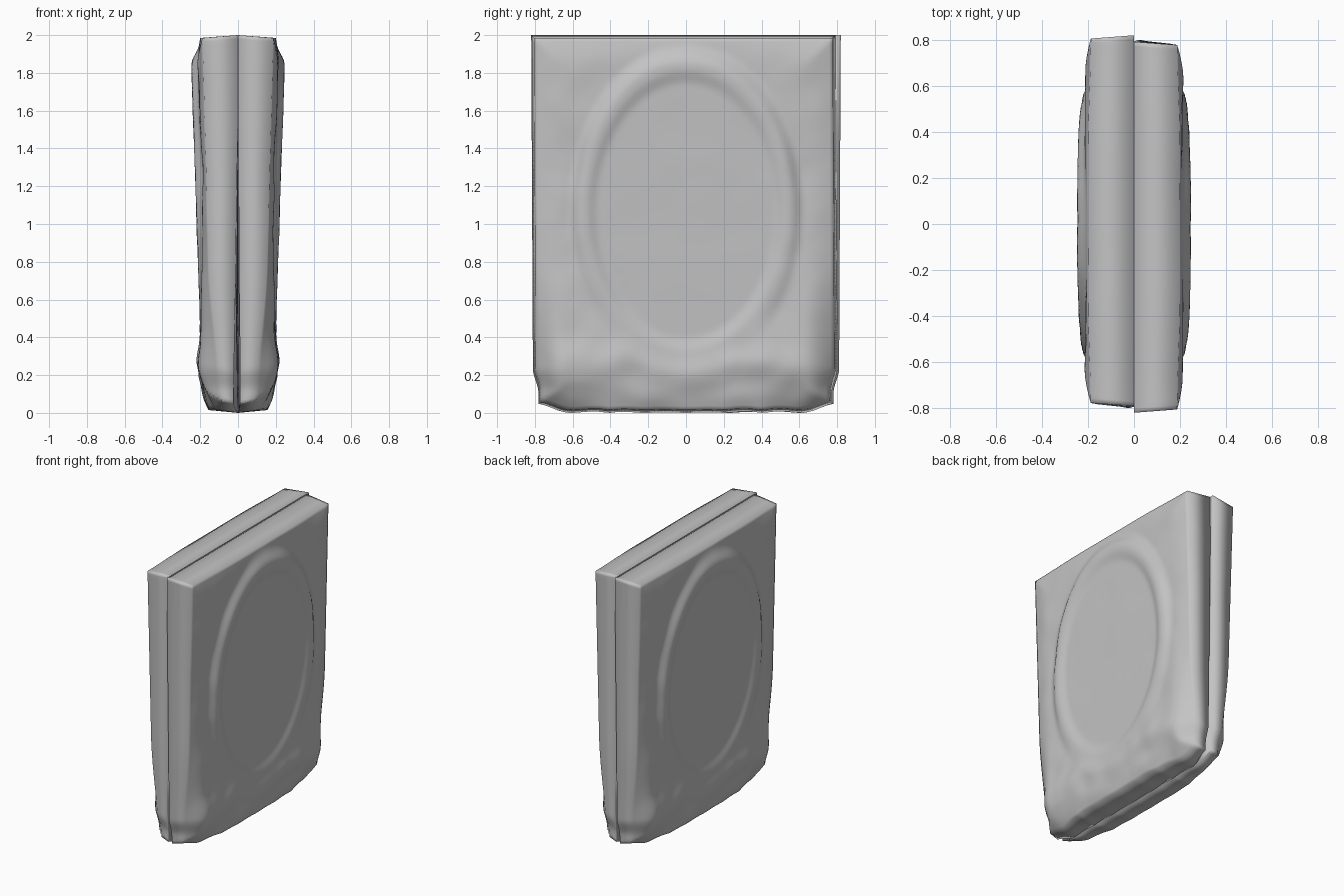
import bpy, bmesh, math
from mathutils import Vector, noise

if "Cube" in bpy.data.objects:
    bpy.data.objects.remove(bpy.data.objects["Cube"], do_unlink=True)

stone = bpy.data.materials.new("grey stone")
stone.use_nodes = True
GREY = (0.55, 0.55, 0.55, 1)
stone.diffuse_color = GREY
stone.node_tree.nodes["Principled BSDF"].inputs["Base Color"].default_value = GREY


def ease(a, b, t):
    t = max(0.0, min(1.0, (t - a) / (b - a)))
    return t * t * (3 - 2 * t)


def bump(t, width):
    return math.exp(-(t / width) ** 2)


def border_depth(y, z):
    """Slab thickness at its border: thins towards the lower corners."""
    side = ease(0.3, 0.8, abs(y))
    taper = 0.055 * max(0.0, 1 - z / 2) + 0.05 * (1 - ease(0, 0.8, z))
    middle = 0.012 - 0.045 * (1 - ease(0, 0.25, z))
    return 0.188 - side * taper + (1 - side) * middle


def carved_depth(y, z, d):
    """Relief of the broad face: oval rim, shallow dish, lumpy surround."""
    edge = border_depth(y, z)
    r = math.hypot(y / 0.54, (z - 1.07) / 0.77)
    outside = ease(0.95, 1.15, r)
    full = 0.185 + 0.034 * z
    full -= 0.018 * (1 - ease(0.86, 0.98, r))
    full -= 0.036 * ease(1.02, 1.16, r) * ease(0.2, 1.2, z)
    full += 0.02 * bump(z - 0.25, 0.1) * outside
    rough = 0.002 + outside * (0.008 + 0.016 * (1 - ease(0.2, 0.5, z)))
    full += rough * noise.noise(Vector((3, y * 3.5, z * 3.5)))
    full += rough * 0.4 * noise.noise(Vector((8, y * 7, z * 7)))
    t = max(0.0, min(1.0, d / 0.16))
    return edge + (full - edge) * math.sin(t * math.pi / 2)


def make_half(name, turn):
    bm = bmesh.new()
    bmesh.ops.create_grid(bm, x_segments=80, y_segments=100, size=1)
    # broad carved face, leaning slightly towards the front at the top
    for v in bm.verts:
        u, w = v.co.x, v.co.y
        d = min((1 - abs(u)) * 0.79, (1 - abs(w)) * 0.98)
        z = 0.015 + 1.97 * (w + 1) / 2
        y = 0.791 * u * (1 - 0.035 * (1 - ease(0.08, 0.24, z)))
        y -= 0.004 + 0.005 * z
        low = 1 - ease(0, 0.3, z)
        z += low * (0.05 * ease(0.6, 0.8, abs(y))
                    + 0.02 * abs(noise.noise(Vector((y * 5, 2, 0)))))
        v.co = (carved_depth(y, z, d), y, z)
    # side walls running back to the joint, which opens a little at the foot
    border = [e for e in bm.edges if e.is_boundary]
    new = bmesh.ops.extrude_edge_only(bm, edges=border)["geom"]
    for v in (g for g in new if isinstance(g, bmesh.types.BMVert)):
        gap = 0.025 * max(0.0, 1 - v.co.z / 1.6)
        v.co.x = gap * (ease(0.6, 0.75, v.co.y) + 0.5 * ease(0.6, 0.75, -v.co.y))
        v.co.y *= 1.018
        v.co.z = 1 + (v.co.z - 1) * 1.0152
    rim = [g for g in new if isinstance(g, bmesh.types.BMEdge) and g.is_boundary]
    bmesh.ops.contextual_create(bm, geom=rim)
    bmesh.ops.recalc_face_normals(bm, faces=bm.faces)

    mesh = bpy.data.meshes.new(name)
    bm.to_mesh(mesh)
    bm.free()
    mesh.materials.append(stone)
    obj = bpy.data.objects.new(name, mesh)
    bpy.context.collection.objects.link(obj)
    obj.rotation_euler.z = turn
    bpy.ops.object.select_all(action="DESELECT")
    obj.select_set(True)
    bpy.context.view_layer.objects.active = obj
    bpy.ops.object.shade_smooth_by_angle(angle=math.radians(110))


# two identical slabs back to back
make_half("left_slab", 0)
make_half("right_slab", math.pi)
